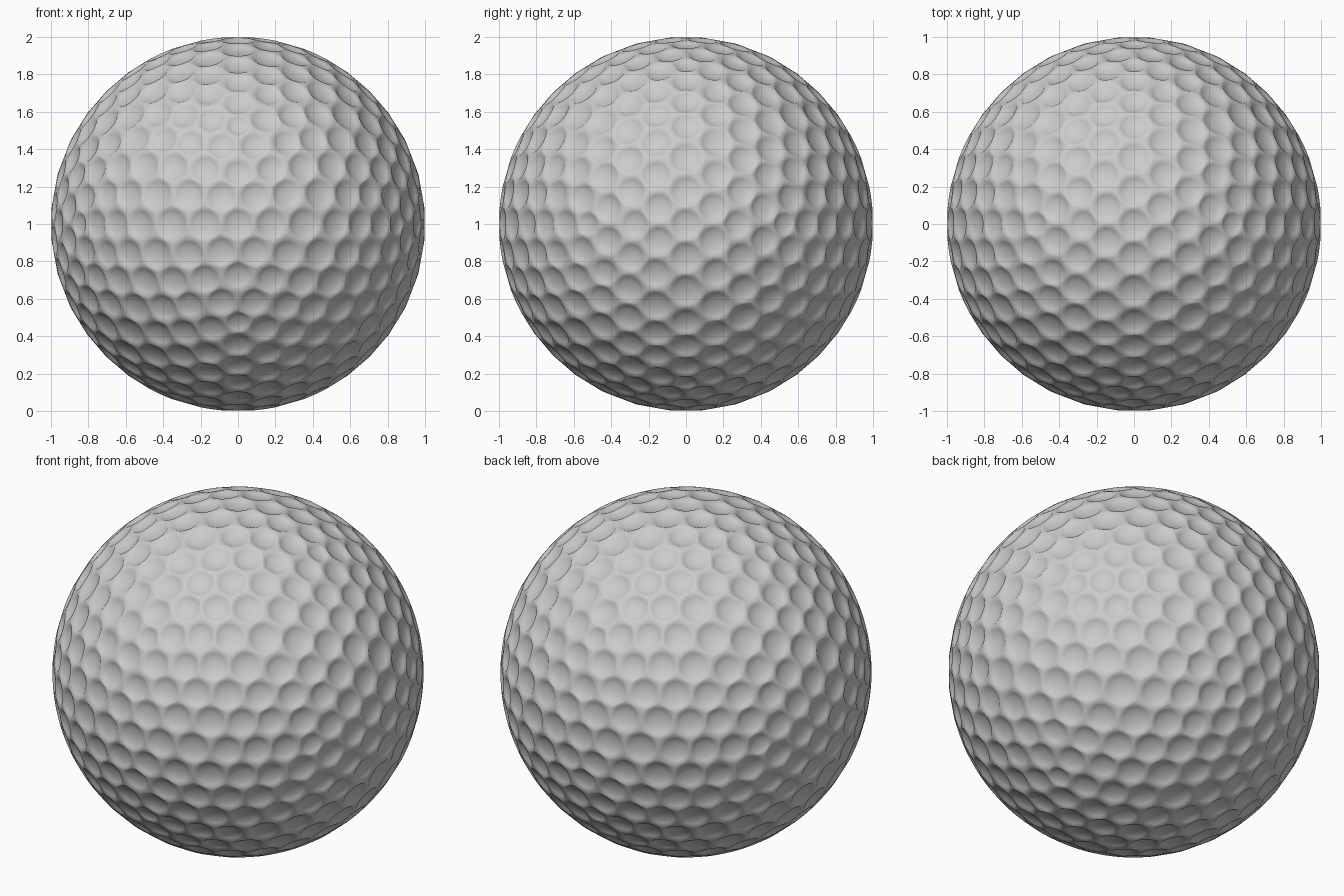
import bpy, bmesh, math
from mathutils import Vector

if "Cube" in bpy.data.objects:
    bpy.data.objects.remove(bpy.data.objects["Cube"])

DEPTH = 0.022    # dimple depth
RIM = 0.93       # rim size relative to its cell
SEG = 3          # segments per cell edge
RINGS = [(1.0, 0.0), (0.82, 0.4), (0.6, 0.69), (0.32, 0.92)]   # bowl profile: radius, depth share

# icosahedron, subdivided twice on the unit sphere: its corners and faces locate the dimples
g = (1 + 5 ** 0.5) / 2
grid = bmesh.new()
for a in (-1, 1):
    for b in (-g, g):
        for p in ((0, b, a), (a, 0, b), (b, a, 0)):
            grid.verts.new(Vector(p).normalized())
bmesh.ops.convex_hull(grid, input=grid.verts[:])
for _ in range(2):
    bmesh.ops.subdivide_edges(grid, edges=grid.edges[:], cuts=1, use_grid_fill=True)
    for v in grid.verts:
        v.co.normalize()

# one dimple centre per corner and per face
centres = [v.co.copy() for v in grid.verts]
centres += [f.calc_center_median().normalized() for f in grid.faces]
grid.free()
net = bmesh.new()
for c in centres:
    net.verts.new(c)
bmesh.ops.convex_hull(net, input=net.verts[:])

# each centre becomes a five or six sided cell with a round bowl
ball = bmesh.new()
for v in net.verts:
    n = v.co.normalized()
    u = n.orthogonal().normalized()
    w = n.cross(u)
    corners = [f.calc_center_median().normalized() for f in v.link_faces]
    corners.sort(key=lambda p: math.atan2(p.dot(w), p.dot(u)))
    border = []
    for i, p in enumerate(corners):
        q = corners[(i + 1) % len(corners)]
        border += [p.lerp(q, k / SEG).normalized() for k in range(SEG)]
    flat = [p - n * p.dot(n) for p in border]
    r = min(p.length for p in flat) * 0.5 + sum(p.length for p in flat) / len(flat) * 0.5
    rows = [[ball.verts.new(p) for p in border]]
    for s, d in RINGS:
        row = []
        for p in flat:
            rr = min(r * RIM, p.length * 0.96) * s
            t = p.normalized() * rr
            row.append(ball.verts.new(t + n * (math.sqrt(1 - rr * rr) - DEPTH * d * r / 0.08)))
        rows.append(row)
    m = len(border)
    for outer, inner in zip(rows, rows[1:]):
        for i in range(m):
            j = (i + 1) % m
            ball.faces.new((outer[i], outer[j], inner[j], inner[i]))
    ball.faces.new(rows[-1])
net.free()
bmesh.ops.remove_doubles(ball, verts=ball.verts[:], dist=0.0005)
bmesh.ops.recalc_face_normals(ball, faces=ball.faces[:])
bmesh.ops.translate(ball, verts=ball.verts[:], vec=(0, 0, 1))

mesh = bpy.data.meshes.new("dimpled_ball")
ball.to_mesh(mesh)
ball.free()
obj = bpy.data.objects.new("dimpled_ball", mesh)
bpy.context.collection.objects.link(obj)
bpy.context.view_layer.objects.active = obj
obj.select_set(True)
bpy.ops.object.shade_smooth_by_angle(angle=math.radians(40))
